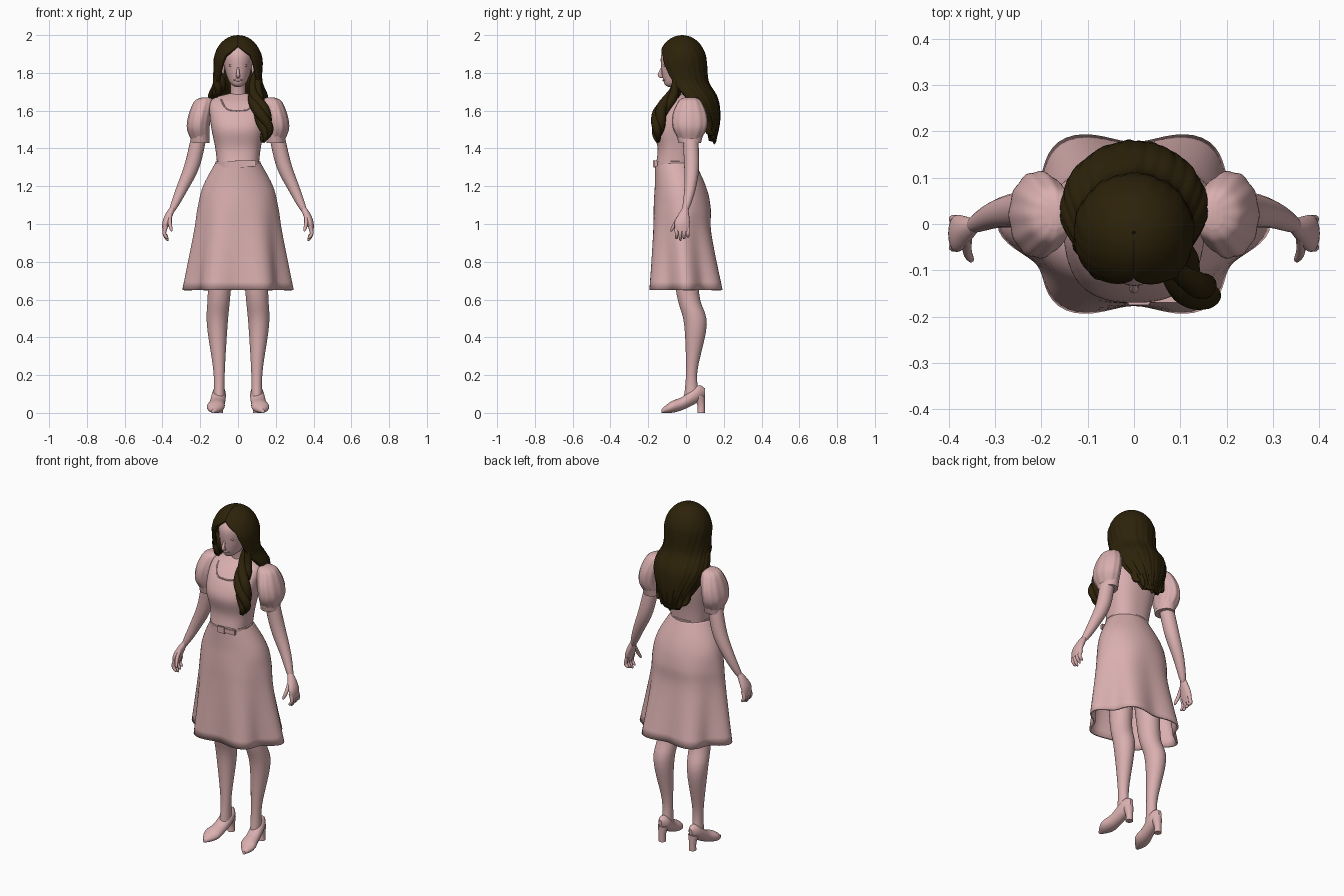
import bpy, bmesh, math
from mathutils import Vector, Quaternion

default_cube = bpy.data.objects.get("Cube")
if default_cube:
    bpy.data.objects.remove(default_cube, do_unlink=True)


def material(name, rgb):
    mat = bpy.data.materials.new(name)
    mat.use_nodes = True
    mat.diffuse_color = (*rgb, 1)
    mat.node_tree.nodes["Principled BSDF"].inputs["Base Color"].default_value = (*rgb, 1)
    return mat


PINK = material("dusty_pink", (.7, .43, .43))
BROWN = material("dark_brown", (.026, .016, .003))


def spline(rows, steps=5):
    """Smooth interpolation through rows of numbers."""
    padded = [rows[0], *rows, rows[-1]]
    result = []
    for i in range(len(rows) - 1):
        for k in range(steps):
            t = k / steps
            result.append([b + t * (c - a + t * (2 * a - 5 * b + 4 * c - d + t * (3 * b - a - 3 * c + d))) / 2
                           for a, b, c, d in zip(*padded[i:i + 4])])
    return result + [list(rows[-1])]


def finish(bm, name, mat, mirror=False, solid=0):
    bmesh.ops.recalc_face_normals(bm, faces=bm.faces[:])
    mesh = bpy.data.meshes.new(name)
    bm.to_mesh(mesh)
    bm.free()
    mesh.materials.append(mat)
    mesh.shade_smooth()
    mesh.set_sharp_from_angle(angle=math.radians(50))
    obj = bpy.data.objects.new(name, mesh)
    bpy.context.scene.collection.objects.link(obj)
    if solid:
        thickness = obj.modifiers.new("Thickness", "SOLIDIFY")
        thickness.thickness, thickness.offset = solid, 0
    if mirror:
        obj.modifiers.new("Mirror", "MIRROR")


def skin_rings(name, rings, mat, closed=True, cap=True, **options):
    bm = bmesh.new()
    verts = [[bm.verts.new(co) for co in ring] for ring in rings]
    count = len(verts[0])
    for lower, upper in zip(verts, verts[1:]):
        for k in range(count if closed else count - 1):
            j = (k + 1) % count
            bm.faces.new((lower[k], lower[j], upper[j], upper[k]))
    if cap:
        bm.faces.new(verts[0])
        bm.faces.new(verts[-1])
    finish(bm, name, mat, **options)


def loft(name, rows, upright=False, wave=None, seg=32, **options):
    """Rows are x, y, z and two radii, or lack x when central; sections are level or upright."""
    rings = []
    for *side, y, z, width, depth in spline(rows):
        x = side[0] if side else 0
        ring = []
        for k in range(seg):
            angle = math.tau * k / seg
            scale = wave(angle, z) if wave else 1
            u, v = width * scale * math.cos(angle), depth * scale * math.sin(angle)
            ring.append((x + u, y, z + v) if upright else (x + u, y + v, z))
        rings.append(ring)
    skin_rings(name, rings, PINK, **options)


def tube(name, rows, mat=PINK, seg=14, **options):
    """Rows are x, y, z and radius; sections follow the path and the far end is rounded."""
    points = spline(rows)
    centres = [Vector(p[:3]) for p in points]
    end = len(points) - 1
    turn, last, rings = Quaternion(), Vector((0, 0, 1)), []
    for i, centre in enumerate(centres):
        tangent = (centres[min(i + 1, end)] - centres[max(i - 1, 0)]).normalized()
        turn = last.rotation_difference(tangent) @ turn
        last = tangent
        radius = points[i][3] * max(.1, math.sqrt(1 - (i / end) ** 8))
        rings.append([centre + turn @ Vector((math.cos(math.tau * k / seg), math.sin(math.tau * k / seg), 0)) * radius
                      for k in range(seg)])
    skin_rings(name, rings, mat, **options)


def place(bm, centre, size):
    for vert in bm.verts:
        vert.co = [c + v * s for c, v, s in zip(centre, vert.co, size)]


def ball(name, centre, radii, mirror=False):
    bm = bmesh.new()
    bmesh.ops.create_uvsphere(bm, u_segments=20, v_segments=12, radius=1)
    place(bm, centre, radii)
    finish(bm, name, PINK, mirror=mirror)


def box(name, centre, size):
    bm = bmesh.new()
    bmesh.ops.create_cube(bm, size=1)
    place(bm, centre, size)
    bmesh.ops.bevel(bm, geom=bm.edges[:], offset=.003, segments=2, affect="EDGES")
    finish(bm, name, PINK)


# Bodice with a slightly squared section
SQUARE = 2.5


def squared(angle, z):
    return (abs(math.cos(angle)) ** SQUARE + abs(math.sin(angle)) ** SQUARE) ** (-1 / SQUARE)


bodice = [(-.06, 1.31, .11, .1), (-.05, 1.4, .12, .1), (-.05, 1.5, .14, .12), (-.03, 1.58, .15, .11),
          (0, 1.64, .15, .09), (.01, 1.67, .12, .06), (.02, 1.69, .05, .04)]
loft("bodice", bodice, wave=squared, seg=64)

# Neckline edge laid on the bodice
bodice_rows = spline(bodice)
neckline = []
for i in range(-8, 9):
    across = i / 8
    x, z = .09 * across, 1.6 + .06 * across ** 4
    below, above = next(pair for pair in zip(bodice_rows, bodice_rows[1:]) if pair[1][1] > z)
    t = (z - below[1]) / (above[1] - below[1])
    y, _, width, depth = [a + t * (b - a) for a, b in zip(below, above)]
    neckline.append((x, y - depth * (1 - abs(x / width) ** SQUARE) ** (1 / SQUARE), z, .004))
tube("neckline", neckline, seg=8)


# Skirt with six flutes that grow toward the hem
def flutes(angle, z):
    grow = min(1, max(0, 2 * (1.15 - z)))
    return 1 + .09 * grow * (math.cos(6 * angle) - 1)


loft("skirt", [(-.06, 1.33, .11, .1), (-.03, 1.2, .18, .13), (-.02, 1.08, .21, .15), (-.02, .95, .23, .16),
               (0, .65, .29, .21)], wave=flutes, seg=96, cap=False, solid=.01)

# Belt and buckle
loft("belt", [(-.06, z, .12, .11) for z in (1.3, 1.33)])
box("buckle", (.01, -.17, 1.32), (.05, .01, .04))
box("belt_tongue", (.06, -.16, 1.32), (.07, .02, .03))

# Puff sleeves with gathers, and cuffs
loft("puff_sleeve", [(.17, .02, 1.67, .02, .03), (.18, .02, 1.65, .05, .06), (.2, .02, 1.58, .06, .09),
                     (.21, .02, 1.51, .06, .09), (.2, .02, 1.45, .05, .06)],
     wave=lambda angle, z: 1 + .02 * math.cos(11 * angle), seg=66, mirror=True)
loft("cuff", [(.2, .02, 1.47, .05, .07), (.2, .02, 1.43, .05, .06)], mirror=True)

# Arms, hands and fingers
tube("arm", [(.2, .02, 1.5, .04), (.24, .03, 1.32, .04), (.3, .02, 1.18, .03), (.36, -.01, 1.05, .02)],
     seg=20, mirror=True)
loft("palm", [(.34, 0, 1.1, .01, .01), (.36, -.01, 1.06, .02, .025), (.38, -.02, 1.01, .02, .04),
              (.39, -.02, .96, .01, .035)], seg=20, mirror=True)
for i, finger in enumerate(("index", "middle", "ring", "little")):
    y = .02 * i - .05
    tip = .91 + .01 * abs(i - 1)
    tube(finger + "_finger", [(.38, y, .99, .01), (.39, y, .95, .01), (.37, y, tip, .008)], seg=10, mirror=True)
tube("thumb", [(.36, -.03, 1.05, .01), (.36, -.06, 1, .01), (.35, -.08, .96, .008)], seg=10, mirror=True)

# Legs
loft("leg", [(.09, 0, .9, .07, .08), (.1, .01, .63, .06, .06), (.11, .05, .47, .055, .06),
             (.1, .03, .22, .03, .03), (.1, .03, .09, .03, .04)], mirror=True)

# Court shoes with block heels
loft("shoe", [(.13, -.13, .01, .01, .01), (.12, -.08, .03, .045, .03), (.11, -.02, .05, .04, .035),
              (.1, .06, .1, .035, .045), (.1, .1, .11, .01, .02)], upright=True, mirror=True)
loft("shoe_heel", [(.1, .07, .09, .03, .03), (.1, .08, .04, .02, .02), (.1, .08, 0, .02, .02)], seg=20, mirror=True)

# Neck, head and face
loft("neck", [(.01, 1.65, .05, .04), (.01, 1.7, .04, .04), (-.01, 1.8, .04, .04)])
loft("head", [(-.08, 1.725, .01, .01), (-.07, 1.735, .03, .04), (-.05, 1.76, .05, .07), (-.03, 1.82, .07, .1),
              (-.02, 1.9, .08, .11), (-.02, 1.97, .04, .06)])
tube("nose", [(0, -.12, 1.84, .004), (0, -.14, 1.79, .01), (0, -.12, 1.78, .01)])
ball("eyelid", (.03, -.11, 1.84), (.02, .01, .007), mirror=True)
ball("lips", (0, -.11, 1.762), (.025, .015, .008))
ball("ear", (.08, -.03, 1.82), (.01, .02, .03), mirror=True)
ball("earring", (.08, -.04, 1.78), (.01, .01, .01), mirror=True)

# Hair shell: a dome, then lengths that open round the face and narrow to the back
hair = []
for k in range(6):
    angle = 1.55 - .26 * k
    hair.append((-.02, 1.85 + .14 * math.sin(angle), .12 * math.cos(angle), .12 * math.cos(angle)))
hair += [(-.02, 1.85, .12, .12), (-.01, 1.75, .12, .12), (.03, 1.66, .15, .13),
         (.06, 1.55, .12, .11), (.1, 1.44, .06, .05)]
rings = []
for y, z, width, depth in spline(hair):
    drop = max(0, 1.94 - z)
    gap = min(125, 25 * min(1, 20 * drop) + 200 * drop)
    ring = []
    for k in range(91):
        f = k / 90
        angle = math.radians(gap - 90 + f * (360 - 2 * gap))
        strands = math.cos(44 * f + 9 * z) + math.cos(101 * f - 14 * z)
        scale = 1 + .01 * strands * min(1, 5 * (2 - z))
        ring.append((width * scale * math.cos(angle), y + depth * scale * math.sin(angle), z))
    rings.append(ring)
skin_rings("hair_shell", rings, BROWN, closed=False, cap=False, solid=.02)


def lock(name, path, thickness, twist):
    """Three strands wound round one path, fullest in the middle."""
    points = spline(path)
    for j in range(3):
        rows = []
        for i, (x, y, z) in enumerate(points):
            f = i / (len(points) - 1)
            radius = thickness * (.3 + .7 * math.sin(math.pi * f))
            angle = math.tau * j / 3 + twist * f
            rows.append((x + .8 * radius * math.cos(angle), y + .6 * radius * math.sin(angle), z, radius))
        tube(name + "_strand", rows, BROWN)


# Long lock over the left shoulder, short lock on the right, tips at the back
lock("left_lock", [(.11, -.04, 1.84), (.09, -.06, 1.7), (.12, -.13, 1.6), (.15, -.15, 1.5), (.13, -.15, 1.43)], .028, 8)
lock("right_lock", [(-.11, -.04, 1.84), (-.1, -.04, 1.74), (-.12, -.02, 1.67)], .02, 4)
for i in range(-3, 4):
    x, lift = .03 * i, .012 * abs(i) + .015 * (i % 2)
    y = .15 - 4 * x * x
    tube("back_tip", [(x, y, 1.6, .02), (x, y, 1.5, .02), (.9 * x, .15, 1.42 + lift, .008)], BROWN, seg=10)
